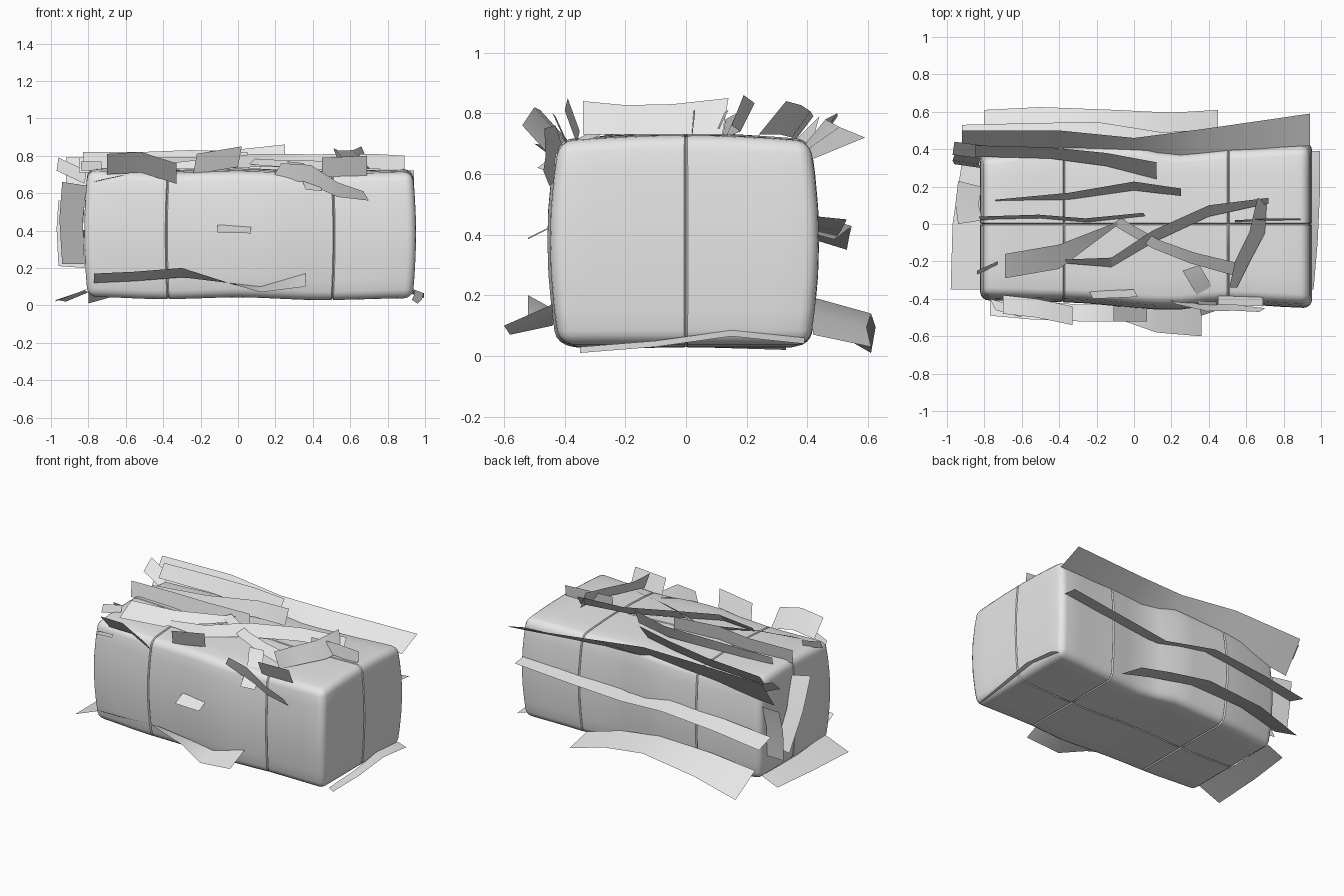
import bpy, bmesh, math
from mathutils import Vector

straw = bpy.data.materials.new("pale grey")
straw.diffuse_color = (0.8, 0.8, 0.8, 1)


def finish(bm, name, angle=40):
    me = bpy.data.meshes.new(name)
    bm.to_mesh(me)
    bm.free()
    me.materials.append(straw)
    ob = bpy.data.objects.new(name, me)
    bpy.context.collection.objects.link(ob)
    bpy.ops.object.select_all(action='DESELECT')
    ob.select_set(True)
    bpy.context.view_layer.objects.active = ob
    bpy.ops.object.shade_smooth_by_angle(angle=math.radians(angle))
    return ob


def lerp(table, x):
    for (x0, v0), (x1, v1) in zip(table, table[1:]):
        if x <= x1:
            t = max(0, (x - x0) / (x1 - x0))
            t = t * t * (3 - 2 * t)
            return v0 + (v1 - v0) * t
    return table[-1][1]


# Bale body: rounded block, sliced so it can bulge, bend and take string grooves
GROOVES = [(0, -0.38), (0, 0.51), (1, 0.0)]
bm = bmesh.new()
bmesh.ops.create_cube(bm, size=1)
for v in bm.verts:
    v.co = Vector((v.co.x * 1.76 + 0.065, v.co.y * 0.88, v.co.z * 0.69 + 0.383))
bmesh.ops.bevel(bm, geom=bm.edges[:], offset=0.046, segments=4, profile=0.5, affect='EDGES')


def cut(axis, pos):
    no = Vector((0, 0, 0))
    no[axis] = 1
    bmesh.ops.bisect_plane(bm, geom=bm.verts[:] + bm.edges[:] + bm.faces[:],
                           plane_co=no * pos, plane_no=no)


for x in (-0.65, -0.52, -0.25, -0.12, 0.0, 0.12, 0.25, 0.38, 0.65, 0.78):
    cut(0, x)
for y in (-0.3, -0.15, 0.15, 0.3):
    cut(1, y)
for z in (0.15, 0.27, 0.38, 0.49, 0.61):
    cut(2, z)
for axis, p in GROOVES:
    for d in (-0.006, 0, 0.006):
        cut(axis, p + d)
bm.normal_update()
moves = [(v, v.normal.copy()) for v in bm.verts
         if any(abs(v.co[a] - p) < 0.001 for a, p in GROOVES)]
for v, n in moves:
    v.co -= n * 0.008

FRONT = [(-0.82, -0.40), (-0.4, -0.41), (0.2, -0.45), (0.5, -0.42), (0.94, -0.44)]
BACK = [(-0.82, 0.37), (-0.4, 0.43), (0.0, 0.43), (0.2, 0.38), (0.55, 0.41), (0.94, 0.43)]
SAG = [(-0.82, 0.008), (-0.4, -0.005), (0.0, 0.005), (0.45, -0.01), (0.94, 0.0)]
for v in bm.verts:
    x, y, z = v.co
    edge = lerp(BACK, x) if y > 0 else -lerp(FRONT, x)
    h = (z - 0.383) / 0.345
    v.co.y = y * edge / 0.44 * (1.02 - 0.07 * h * h)
    v.co.x = 0.065 + (x - 0.065) * (1.008 - 0.022 * h * h)
    v.co.z = z + lerp(SAG, x) - 0.02 * h * (y / 0.44) ** 2 * (h > 0)
finish(bm, "bale_body")


# Straw ribbons: one edge path plus offsets (spread along it) to the opposite edge
def ribbon(name, pts, *offs):
    bm = bmesh.new()
    rows = []
    for i, p in enumerate(pts):
        f = i / (len(pts) - 1) * (len(offs) - 1)
        k = min(int(f), max(len(offs) - 2, 0))
        w = Vector(offs[k]).lerp(Vector(offs[min(k + 1, len(offs) - 1)]), f - k)
        rows.append((bm.verts.new(p), bm.verts.new(Vector(p) + w)))
    for (a, b), (c, d) in zip(rows, rows[1:]):
        bm.faces.new((a, c, d, b))
    return finish(bm, name, 25)


# Long straws along the back side
ribbon("back_top_straw", [(-.92, .36, .59), (-.4, .38, .64), (0, .36, .66), (.35, .37, .66), (.94, .42, .65)],
       (0, .14, .20), (0, .10, .12), (0, .17, .07))
ribbon("back_middle_straw", [(-.92, .40, .39), (-.6, .42, .43), (-.2, .44, .46), (.15, .39, .41),
                             (.5, .41, .43), (.92, .43, .46)], (0, .13, -.04), (0, .10, -.03), (0, .10, -.01))
ribbon("back_bottom_straw", [(-.8, .40, .13), (-.5, .43, .18), (-.1, .43, .19), (.2, .41, .14), (.45, .42, .07)],
       (0, .21, -.12), (0, .18, -.05), (0, .19, -.04))

# Straws lying along the top
ribbon("top_back_straw", [(-.85, .36, .71), (-.45, .35, .72), (-.15, .31, .73), (.12, .24, .73)],
       (0, .06, .08), (0, .06, .09), (0, .09, .11))
ribbon("top_middle_straw", [(-.74, .12, .72), (-.35, .13, .72), (0, .18, .74), (.25, .15, .76)],
       (0, .01, .06), (0, .05, .09), (0, .04, .10))
ribbon("top_center_straw", [(-.82, .02, .72), (-.5, .03, .72), (-.25, .01, .73), (.06, .04, .72)], (-.01, .02, .10))
ribbon("top_right_straw", [(.54, .01, .73), (.72, .02, .73), (.89, .02, .72)], (0, .01, .08))
ribbon("top_left_slant_straw", [(-.69, -.29, .73), (-.4, -.24, .73), (-.08, .0, .75)],
       (0, .13, .07), (0, .13, .06), (.04, .03, .04))
ribbon("top_right_slant_straw", [(-.12, .0, .78), (.1, -.13, .75), (.3, -.21, .735), (.55, -.28, .72)],
       (.05, .03, .02), (.01, .07, .05))
ribbon("top_cross_straw", [(-.37, -.21, .73), (-.12, -.23, .73), (.1, -.10, .74), (.4, .04, .74), (.72, .11, .75)],
       (0, .02, .03), (0, .06, .07), (0, .07, .07), (0, .03, .06))
ribbon("top_end_straw", [(.71, .12, .73), (.70, -.05, .73), (.62, -.2, .73), (.55, -.34, .73)],
       (-.05, .02, .12), (-.10, 0, .09), (-.04, 0, .11))

# Straws poking over the front upper edge
ribbon("front_top_left_straw", [(-.70, -.38, .70), (-.52, -.40, .71), (-.33, -.44, .65)], (0, -.10, .11))
ribbon("front_top_corner_straw", [(-.84, -.27, .72), (-.73, -.22, .72)], (0, .02, .05))
ribbon("front_left_tip_straw", [(-.77, -.40, .66), (-.63, -.44, .69)], (.03, -.06, .01))
ribbon("front_top_center_straw", [(-.24, -.36, .70), (0, -.35, .74)], (.02, -.04, .11))
ribbon("front_top_fold_straw", [(.26, -.25, .77), (.33, -.37, .71), (.36, -.49, .62)], (.09, .03, -.01))
ribbon("front_top_slope_straw", [(.18, -.40, .67), (.36, -.43, .66), (.53, -.43, .58), (.7, -.45, .56)],
       (.05, -.03, .09), (.02, -.04, .09), (-.03, -.02, .05))
ribbon("front_top_flag_straw", [(.45, -.38, .68), (.69, -.39, .69)], (0, -.05, .11))

# Straws on the front face
ribbon("front_plate_straw", [(-.11, -.44, .43), (.07, -.44, .425)], (0, -.08, -.04))
ribbon("front_bottom_straw", [(-.77, -.40, .12), (-.55, -.41, .13), (-.3, -.43, .15), (-.05, -.43, .12),
                              (.12, -.44, .10), (.36, -.44, .17)],
       (0, -.09, .05), (0, -.10, .05), (0, -.09, .05), (0, -.09, .0), (0, -.14, -.03), (0, -.16, -.07))

# Straws around the left end
ribbon("left_end_straw", [(-.81, .02, .64), (-.83, .10, .45), (-.82, .2, .22)], (-.13, -.02, .02), (-.12, .03, .0))
ribbon("left_corner_straw", [(-.82, .35, .55), (-.83, .32, .4), (-.82, .30, .20)], (-.14, .02, .01))
ribbon("left_top_straw", [(-.82, .35, .65), (-.81, .42, .72)], (-.15, .02, .07))
ribbon("left_bottom_straw", [(-.80, .33, .07), (-.82, .0, .08), (-.80, -.35, .09)],
       (-.12, 0, -.05), (-.15, 0, -.05), (-.18, 0, -.07))

# Straw under the right end
ribbon("right_bottom_straw", [(.93, -.35, .03), (.94, -.1, .05), (.94, .15, .085), (.93, .39, .06)],
       (.03, 0, -.02), (.065, 0, -.02))
